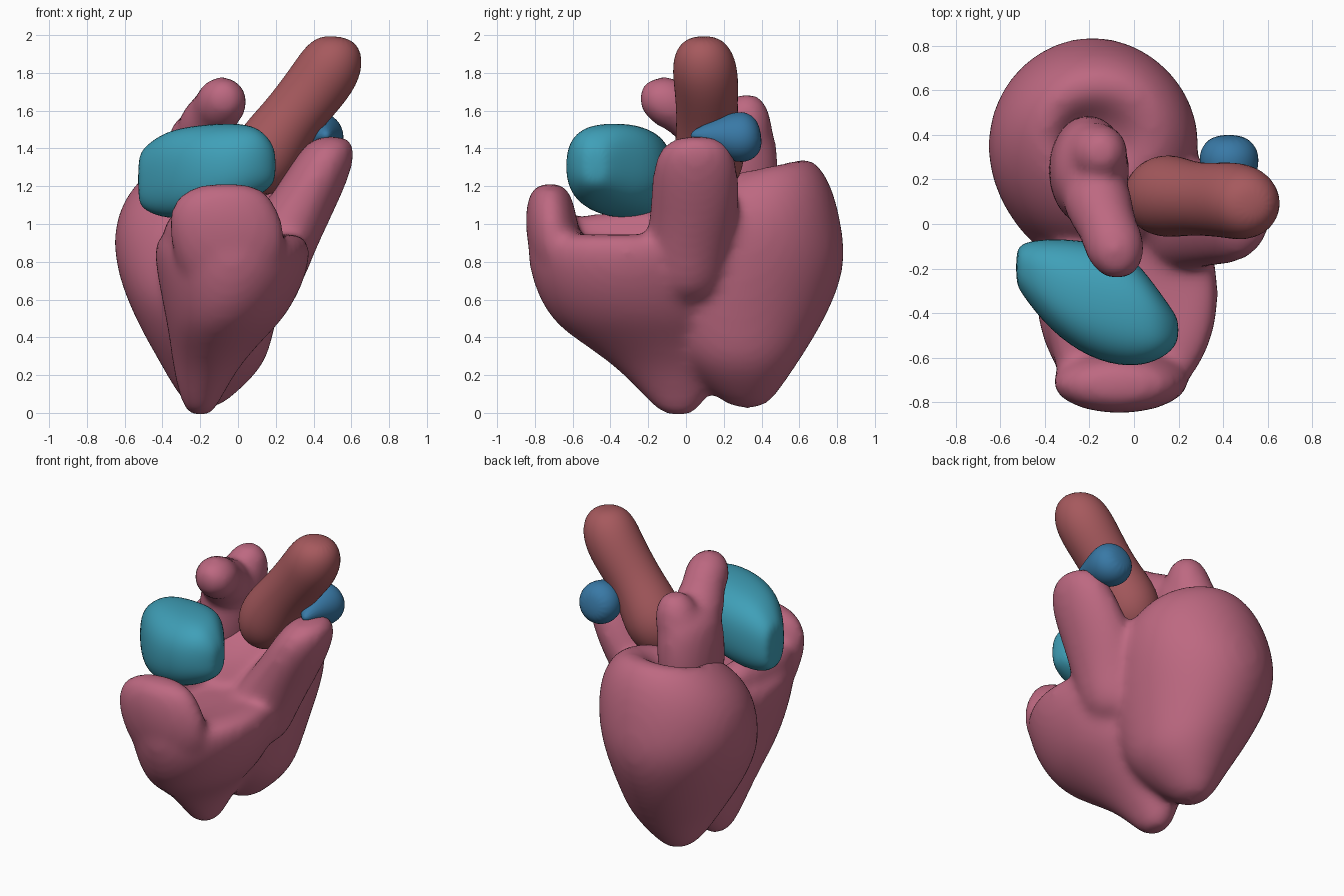
import bpy, bmesh, math
from mathutils import Vector

SIDES = 16


def material(name, rgb):
    m = bpy.data.materials.new(name)
    m.diffuse_color = (*rgb, 1)
    return m


PINK = material("muscle", (0.51, 0.14, 0.22))
TEAL = material("teal", (0.05, 0.35, 0.48))
RED = material("artery_red", (0.38, 0.10, 0.11))
BLUE = material("vessel_blue", (0.04, 0.19, 0.38))


def loft(bm, rings, power):
    """Skin a closed solid over rings given as (centre, u axis, v axis)."""
    def sq(t):
        return math.copysign(abs(t) ** power, t)
    loops = []
    for c, u, v in rings:
        loops.append([bm.verts.new(c + u * sq(math.cos(a)) + v * sq(math.sin(a)))
                      for a in (2 * math.pi * (i + 0.5) / SIDES for i in range(SIDES))])
    for a, b in zip(loops, loops[1:]):
        for i in range(SIDES):
            j = (i + 1) % SIDES
            bm.faces.new((a[i], a[j], b[j], b[i]))
    bm.faces.new(loops[0][::-1])
    bm.faces.new(loops[-1])


def stack(rows):
    """Level rings: z, cx, cy, rx, ry and an optional tilt along y."""
    out = []
    for z, cx, cy, rx, ry, *t in rows:
        tilt = t[0] if t else 0
        out.append((Vector((cx, cy, z)), Vector((rx, 0, 0)), Vector((0, ry, ry * tilt))))
    return out


def cross_stack(rows):
    """Upright rings facing x: x, y min, y max, z min, z max."""
    return [(Vector((x, (y0 + y1) / 2, (z0 + z1) / 2)),
             Vector((0, (y1 - y0) / 2, 0)), Vector((0, 0, (z1 - z0) / 2)))
            for x, y0, y1, z0, z1 in rows]


def tube(rows):
    """Rings square to a path: x, y, z, radius."""
    pts = [Vector(r[:3]) for r in rows]
    out = []
    for i, r in enumerate(rows):
        t = (pts[min(i + 1, len(pts) - 1)] - pts[max(i - 1, 0)]).normalized()
        u = Vector((0.1, 1, 0.05)).cross(t) if abs(t.y) < 0.8 else Vector((1, 0, 0)).cross(t)
        u.normalize()
        out.append((pts[i], u * r[3], t.cross(u) * r[3]))
    return out


def part(name, mat, solids, fuse=0, power=1.0):
    bm = bmesh.new()
    for s in solids:
        loft(bm, s, power)
    bmesh.ops.recalc_face_normals(bm, faces=bm.faces)
    for f in bm.faces:
        f.smooth = True
    me = bpy.data.meshes.new(name)
    bm.to_mesh(me)
    bm.free()
    me.materials.append(mat)
    ob = bpy.data.objects.new(name, me)
    bpy.context.collection.objects.link(ob)
    sub = ob.modifiers.new("round", "SUBSURF")
    sub.levels = sub.render_levels = 2
    if fuse:
        r = ob.modifiers.new("fuse", "REMESH")
        r.mode = "VOXEL"
        r.voxel_size = 0.025
        r.use_smooth_shade = True
        s = ob.modifiers.new("soften", "SMOOTH")
        s.factor = 0.5
        s.iterations = fuse
    return ob


# Ventricles: large rear cone with a sunken top
rear_cone = stack([
    (0.02, -0.18, 0.33, 0.06, 0.07),
    (0.09, -0.17, 0.31, 0.15, 0.17),
    (0.25, -0.13, 0.28, 0.28, 0.31),
    (0.40, -0.155, 0.27, 0.345, 0.42),
    (0.60, -0.18, 0.28, 0.42, 0.52),
    (0.80, -0.19, 0.34, 0.475, 0.52),
    (1.00, -0.18, 0.36, 0.49, 0.475),
    (1.18, -0.16, 0.38, 0.43, 0.40, 0.10),
    (1.31, -0.15, 0.40, 0.29, 0.27, 0.22),
    (1.29, -0.17, 0.38, 0.18, 0.16, 0.22),
    (1.18, -0.20, 0.36, 0.10, 0.09)])
# Front chamber with apex, rim mound, low left wall and raised outflow lobe
front_body = stack([
    (-0.02, -0.20, -0.04, 0.06, 0.08),
    (0.07, -0.20, -0.05, 0.11, 0.16),
    (0.25, -0.17, -0.09, 0.18, 0.29),
    (0.40, -0.11, -0.21, 0.26, 0.40),
    (0.50, -0.07, -0.26, 0.32, 0.47),
    (0.65, -0.04, -0.30, 0.38, 0.51),
    (0.80, -0.03, -0.31, 0.42, 0.54),
    (0.92, -0.03, -0.32, 0.42, 0.53),
    (0.96, -0.04, -0.32, 0.33, 0.42),
    (0.92, -0.04, -0.31, 0.15, 0.20)])
front_rim = stack([
    (0.60, -0.06, -0.60, 0.20, 0.12),
    (0.80, -0.04, -0.68, 0.30, 0.15),
    (0.98, -0.06, -0.71, 0.32, 0.145),
    (1.12, -0.08, -0.72, 0.28, 0.13),
    (1.22, -0.06, -0.72, 0.17, 0.08)])
left_wall = tube([
    (-0.24, -0.70, 0.95, 0.08), (-0.29, -0.55, 0.95, 0.10),
    (-0.29, -0.30, 0.96, 0.11), (-0.24, -0.05, 0.98, 0.12)])
outflow = stack([
    (0.55, 0.05, 0.00, 0.25, 0.20),
    (0.80, 0.15, 0.00, 0.24, 0.24),
    (1.00, 0.27, 0.04, 0.21, 0.24),
    (1.20, 0.39, 0.05, 0.185, 0.24),
    (1.37, 0.47, 0.05, 0.16, 0.22),
    (1.47, 0.50, 0.06, 0.10, 0.13)])
part("ventricles", PINK, [rear_cone, front_body, front_rim, left_wall, outflow], fuse=14)

# Left atrium: trunk rising from the rear pit with two stubby branches
trunk = stack([
    (1.00, -0.22, 0.24, 0.15, 0.22),
    (1.20, -0.21, 0.24, 0.18, 0.26),
    (1.40, -0.20, 0.24, 0.185, 0.25),
    (1.53, -0.19, 0.24, 0.17, 0.22),
    (1.60, -0.17, 0.24, 0.10, 0.15)])
front_branch = tube([
    (-0.20, 0.22, 1.42, 0.15), (-0.15, 0.06, 1.55, 0.17),
    (-0.09, -0.08, 1.64, 0.15), (-0.07, -0.17, 1.67, 0.125),
    (-0.07, -0.25, 1.66, 0.06)])
rear_branch = tube([
    (-0.20, 0.29, 1.36, 0.15), (-0.17, 0.32, 1.50, 0.15),
    (-0.14, 0.32, 1.62, 0.12), (-0.14, 0.32, 1.69, 0.06)])
part("left_atrium", PINK, [trunk, front_branch, rear_branch], fuse=10)

# Right atrium: boxy teal pouch lying across the front bowl
part("right_atrium", TEAL, [cross_stack([
    (-0.53, -0.27, -0.12, 1.12, 1.35),
    (-0.50, -0.32, -0.08, 1.07, 1.41),
    (-0.38, -0.48, -0.06, 1.02, 1.50),
    (-0.20, -0.61, -0.07, 1.03, 1.53),
    (-0.02, -0.65, -0.12, 1.07, 1.54),
    (0.10, -0.62, -0.28, 1.14, 1.52),
    (0.17, -0.57, -0.38, 1.19, 1.45),
    (0.20, -0.52, -0.43, 1.24, 1.38)])], power=0.8)

# Aorta: thick tube leaning to the right
part("aorta", RED, [tube([
    (0.07, 0.11, 1.16, 0.08), (0.09, 0.12, 1.24, 0.16),
    (0.14, 0.13, 1.37, 0.20), (0.27, 0.11, 1.55, 0.16),
    (0.42, 0.11, 1.73, 0.175), (0.50, 0.095, 1.85, 0.175),
    (0.54, 0.08, 1.95, 0.13), (0.545, 0.08, 1.99, 0.05)])])

# Pulmonary artery: small wedge behind the outflow lobe
part("pulmonary_artery", BLUE, [tube([
    (0.47, 0.02, 1.47, 0.02), (0.45, 0.14, 1.47, 0.08),
    (0.43, 0.25, 1.46, 0.14), (0.42, 0.34, 1.46, 0.135),
    (0.42, 0.40, 1.47, 0.07)])])
